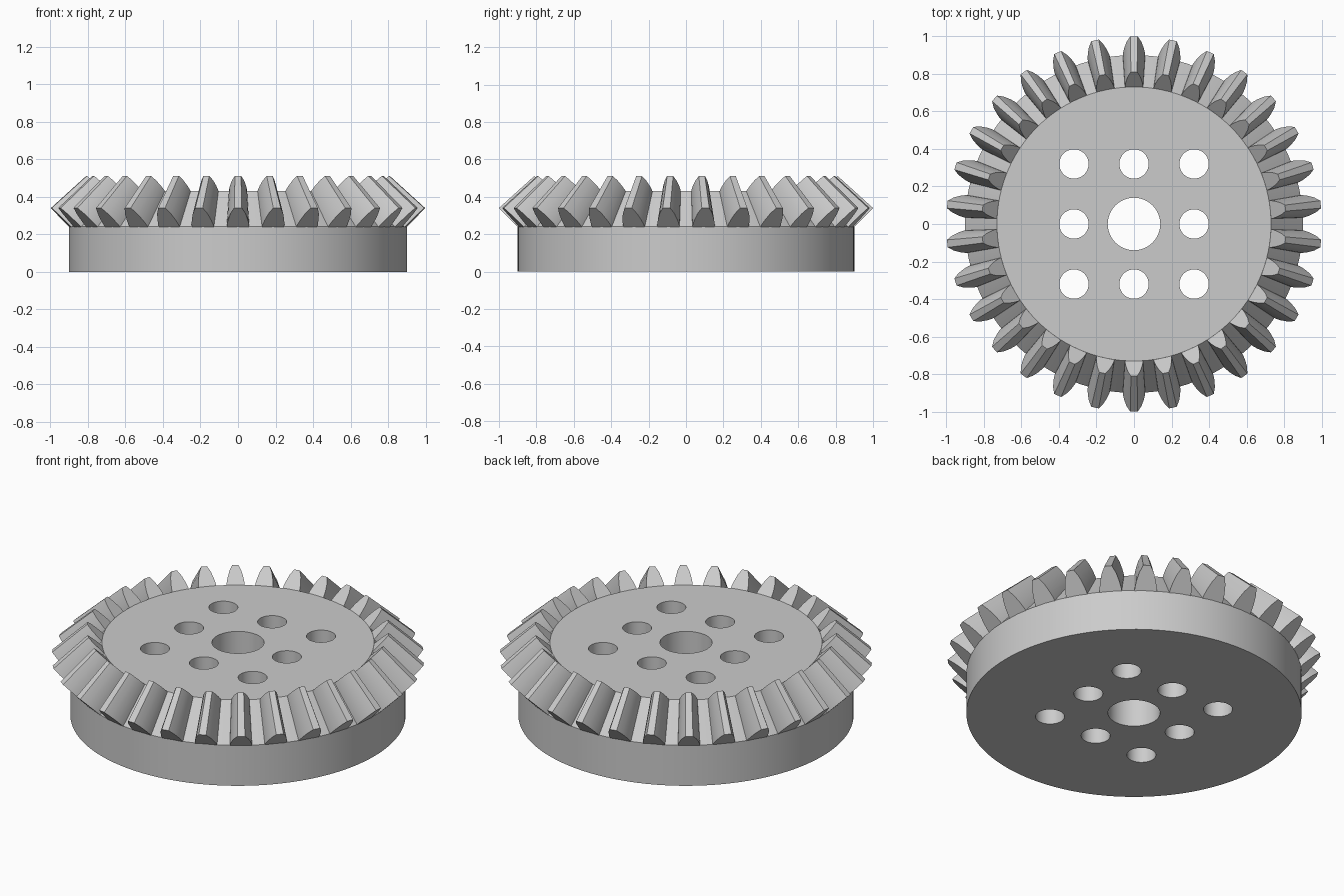
import bpy, bmesh, math
from mathutils import Matrix, Vector

TEETH = 30
SEGMENTS = 120

if "Cube" in bpy.data.objects:
    bpy.data.objects.remove(bpy.data.objects["Cube"], do_unlink=True)

steel = bpy.data.materials.new("plain grey")
steel.use_nodes = True
grey = (0.6, 0.6, 0.6, 1)
steel.diffuse_color = grey
steel.node_tree.nodes["Principled BSDF"].inputs["Base Color"].default_value = grey


def make_object(name, bm):
    bmesh.ops.recalc_face_normals(bm, faces=bm.faces)
    mesh = bpy.data.meshes.new(name)
    bm.to_mesh(mesh)
    bm.free()
    mesh.materials.append(steel)
    obj = bpy.data.objects.new(name, mesh)
    bpy.context.collection.objects.link(obj)
    return obj


def activate(obj):
    bpy.ops.object.select_all(action='DESELECT')
    obj.select_set(True)
    bpy.context.view_layer.objects.active = obj


# Gear body: straight hub drum with a conical root surface above it
bm = bmesh.new()
rings = []
for radius, z in [(0.9, 0), (0.9, 0.24), (0.73, 0.43)]:
    rings.append([bm.verts.new((radius * math.cos(a), radius * math.sin(a), z))
                  for a in (math.tau * i / SEGMENTS for i in range(SEGMENTS))])
for low, high in zip(rings, rings[1:]):
    for i in range(SEGMENTS):
        j = (i + 1) % SEGMENTS
        bm.faces.new((low[i], low[j], high[j], high[i]))
bm.faces.new(rings[0])
bm.faces.new(rings[-1])
body = make_object("gear_body", bm)

# Cutter: central bore and a square ring of eight bolt holes
bm = bmesh.new()
for ix in (-1, 0, 1):
    for iy in (-1, 0, 1):
        radius = 0.14 if ix == iy == 0 else 0.078
        bmesh.ops.create_cone(bm, cap_ends=True, segments=48, radius1=radius,
                              radius2=radius, depth=2,
                              matrix=Matrix.Translation((ix * 0.32, iy * 0.32, 0)))
cutter = make_object("hole_cutter", bm)
cutter.hide_render = True

activate(body)
holes = body.modifiers.new("holes", 'BOOLEAN')
holes.operation = 'DIFFERENCE'
holes.solver = 'EXACT'
holes.object = cutter
bpy.ops.object.modifier_apply(modifier=holes.name)
bpy.data.objects.remove(cutter, do_unlink=True)
bpy.ops.object.shade_smooth_by_angle(angle=math.radians(30))

# Bevel teeth: rounded profile (half width, height) lofted along the cone
half = [(0.06, -0.05), (0.059, 0.1), (0.053, 0.35), (0.04, 0.7), (0.02, 1)]
profile = half + [(-w, h) for w, h in reversed(half)]
bm = bmesh.new()
for k in range(TEETH):
    turn = Matrix.Rotation(math.tau * k / TEETH, 3, 'Z')
    ends = []
    for radius, z, size in [(0.9, 0.24, 1), (0.73, 0.43, 0.81)]:
        ends.append([bm.verts.new(turn @ Vector((w * size, radius + 0.1 * size * h,
                                                 z + 0.1 * size * h)))
                     for w, h in profile])
    outer, inner = ends
    for i in range(len(profile)):
        j = (i + 1) % len(profile)
        bm.faces.new((outer[i], outer[j], inner[j], inner[i]))
    bm.faces.new(outer)
    bm.faces.new(inner)
teeth = make_object("bevel_teeth", bm)
activate(teeth)
bpy.ops.object.shade_smooth_by_angle(angle=math.radians(20))
